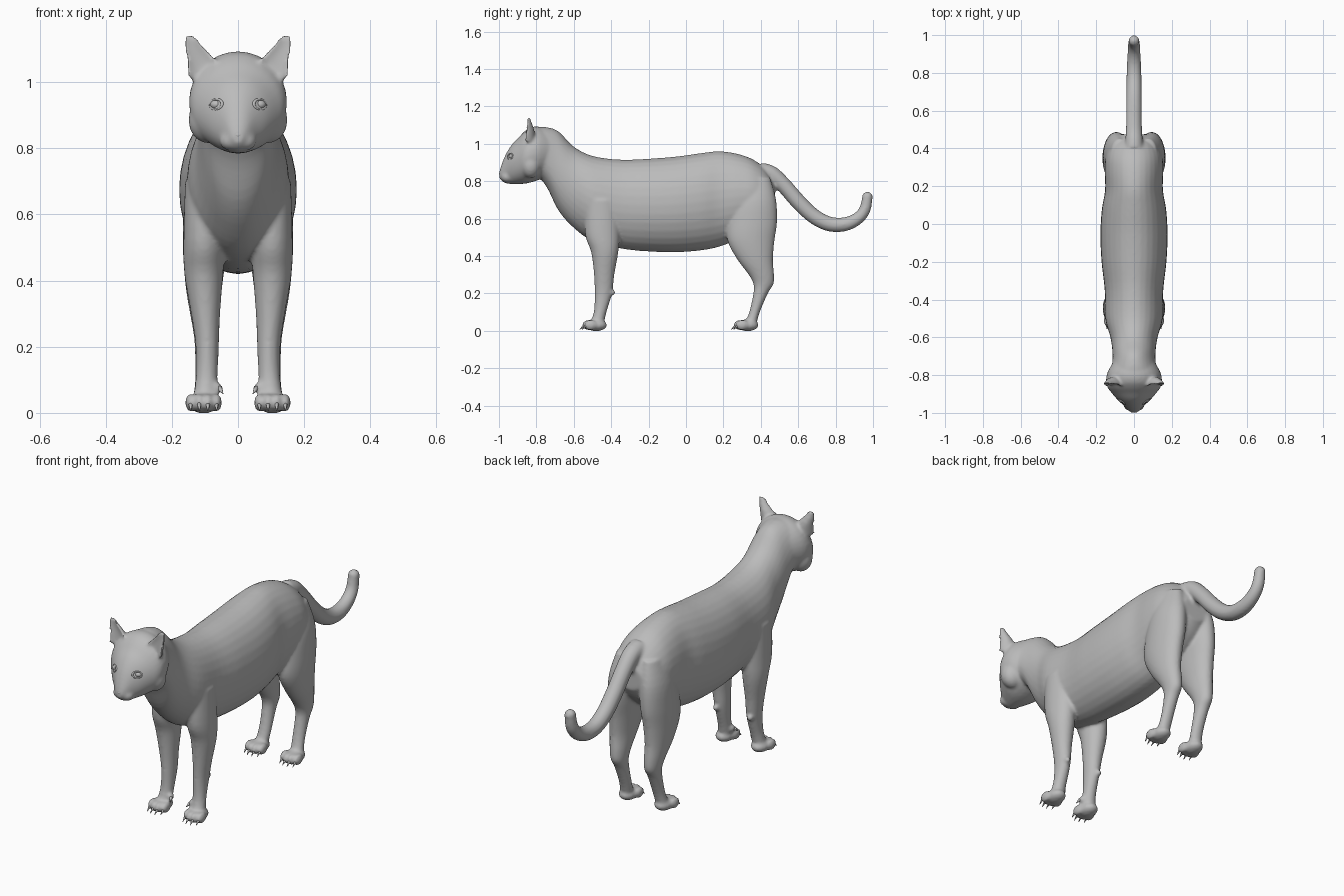
import bpy
import bmesh
import math
from mathutils import Vector, Matrix, Euler

old = bpy.data.objects.get("Cube")
if old:
    bpy.data.objects.remove(old, do_unlink=True)

GREY = (0.5, 0.5, 0.5, 1)
fur = bpy.data.materials.new("plain grey")
fur.use_nodes = True
fur.diffuse_color = GREY
fur.node_tree.nodes["Principled BSDF"].inputs["Base Color"].default_value = GREY


def refine(rows, steps=4):
    """Catmull-Rom resampling of the rows of a profile table."""
    rows = [Vector(r) for r in rows]
    padded = [rows[0]] + rows + [rows[-1]]
    out = []
    for a, b, c, d in zip(padded, padded[1:], padded[2:], padded[3:]):
        for i in range(steps):
            t = i / steps
            out.append(b + (c - a) * (t / 2)
                       + (a * 2 - b * 5 + c * 4 - d) * (t * t / 2)
                       + (b * 3 - a - c * 3 + d) * (t ** 3 / 2))
    return out + [rows[-1]]


def loft(bm, rings, sides=32, front=1.0):
    """Skin elliptical rings (centre, u, v); front scales the negative v half."""
    loops = []
    for centre, u, v in rings:
        loop = []
        for k in range(sides):
            a = math.tau * k / sides
            s = math.sin(a)
            if s < 0:
                s *= front
            loop.append(bm.verts.new(Vector(centre) + Vector(u) * math.cos(a) + Vector(v) * s))
        loops.append(loop)
    for p, q in zip(loops, loops[1:]):
        for k in range(sides):
            n = (k + 1) % sides
            bm.faces.new((p[k], p[n], q[n], q[k]))
    bm.faces.new(loops[0])
    bm.faces.new(loops[-1])


def trunk(bm, rows):
    """Loft along y from rows of y, top, bottom, half width."""
    loft(bm, [((0, y, (t + b) / 2), (w, 0, 0), (0, 0, (t - b) / 2))
              for y, t, b, w in refine(rows)])


def limb(bm, rows, side):
    """Loft along z from rows of z, front, back, inner, outer."""
    loft(bm, [((side * (i + o) / 2, (f + b) / 2, z), ((o - i) / 2, 0, 0), (0, (b - f) / 2, 0))
              for z, f, b, i, o in refine(rows)])


def ball(bm, centre, radii):
    bmesh.ops.create_uvsphere(bm, u_segments=20, v_segments=14, radius=1,
                              matrix=Matrix.LocRotScale(Vector(centre), None, Vector(radii)))


def spike(bm, base, tip, radius):
    base, tip = Vector(base), Vector(tip)
    d = tip - base
    bmesh.ops.create_cone(bm, cap_ends=True, segments=10, radius1=radius, radius2=0.001,
                          depth=d.length,
                          matrix=Matrix.LocRotScale((base + tip) / 2,
                                                    d.to_track_quat('Z', 'Y'), None))


def finish(bm, name):
    bmesh.ops.recalc_face_normals(bm, faces=bm.faces)
    for f in bm.faces:
        f.smooth = True
    mesh = bpy.data.meshes.new(name)
    bm.to_mesh(mesh)
    bm.free()
    mesh.materials.append(fur)
    obj = bpy.data.objects.new(name, mesh)
    bpy.context.collection.objects.link(obj)
    return obj


body, claws, eyes = bmesh.new(), bmesh.new(), bmesh.new()

# Torso and neck
trunk(body, [
    (-.79, 1.09, .83, .125), (-.74, 1.088, .76, .116), (-.68, 1.065, .64, .114),
    (-.6, .985, .55, .125), (-.5, .935, .48, .152), (-.35, .915, .44, .155),
    (-.2, .92, .424, .172), (-.05, .932, .42, .178), (.08, .95, .43, .17),
    (.18, .96, .45, .153), (.28, .945, .49, .155), (.36, .915, .53, .15),
    (.43, .86, .59, .12), (.475, .78, .66, .07)])

# Head
trunk(body, [
    (-.7, 1.05, .85, .09), (-.78, 1.09, .81, .138), (-.83, 1.088, .793, .148),
    (-.865, 1.065, .786, .14), (-.895, 1.033, .784, .118), (-.93, .997, .784, .088),
    (-.962, .947, .788, .054), (-.985, .892, .8, .032), (-.998, .85, .815, .015)])

# Tail, following a path of y, z, radius
path = refine([(.4, .85, .05), (.46, .835, .045), (.53, .77, .042), (.6, .69, .042),
               (.68, .615, .041), (.76, .573, .04), (.84, .568, .038), (.91, .595, .034),
               (.955, .645, .031), (.97, .715, .028)])
rings = []
for i, (y, z, r) in enumerate(path):
    a, b = path[max(i - 1, 0)], path[min(i + 1, len(path) - 1)]
    t = Vector((0, b[0] - a[0], b[1] - a[1])).normalized()
    rings.append(((0, y, z), (r, 0, 0), (0, -t.z * r, t.y * r)))
loft(body, rings, 20)
ball(body, (0, path[-1][0], path[-1][1]), (.029, .029, .029))

FRONT_LEG = [
    (.7, -.54, -.36, .05, .16), (.52, -.54, -.355, .04, .165), (.42, -.507, -.362, .045, .162),
    (.3, -.492, -.383, .054, .142), (.2, -.488, -.395, .058, .128),
    (.1, -.493, -.425, .062, .128), (.03, -.52, -.44, .065, .14)]
HIND_LEG = [
    (.82, .29, .45, .03, .12), (.7, .25, .482, .02, .157), (.58, .222, .487, .025, .166),
    (.48, .222, .473, .035, .166), (.38, .275, .465, .048, .158), (.3, .335, .471, .055, .145),
    (.25, .36, .468, .06, .136), (.2, .36, .438, .064, .131), (.1, .338, .395, .066, .13),
    (.03, .31, .375, .07, .14)]


def paw(side, toe_y):
    """Pad with four toes and claws, the toes reaching toe_y."""
    x = side * .104
    ball(body, (x, toe_y + .08, .03), (.045, .058, .032))
    for k in (-1.5, -.5, .5, 1.5):
        tx, ty = x + k * .026, toe_y + .012 * abs(k)
        ball(body, (tx, ty + .032, .031), (.0165, .034, .028))
        spike(claws, (tx, ty + .012, .03), (tx, ty - .014, .007), .008)


for side in (1, -1):
    # Legs, paws, wrist pads and dew claws
    limb(body, FRONT_LEG, side)
    limb(body, HIND_LEG, side)
    paw(side, -.56)
    paw(side, .25)
    ball(body, (side * .1, -.396, .205), (.016, .02, .016))
    ball(body, (side * .062, -.475, .075), (.014, .02, .018))
    spike(claws, (side * .056, -.482, .075), (side * .045, -.5, .058), .009)

    # Ears with hollow fronts
    ear = refine([(1.01, .1, -.868, .05, .06), (1.07, .113, -.862, .043, .052),
                  (1.11, .134, -.855, .028, .032), (1.142, .147, -.85, .014, .016)])
    loft(body, [((side * x, y, z), (rx, 0, 0), (0, ry, 0)) for z, x, y, rx, ry in ear],
         24, front=-.35)

    # Cheeks, muzzle and eyes
    ball(body, (side * .09, -.83, .885), (.06, .055, .07))
    ball(body, (side * .024, -.955, .823), (.032, .034, .03))
    ball(eyes, (side * .064, -.927, .932), (.02, .018, .015))

    # Eyelids
    bpy.ops.mesh.primitive_torus_add(
        major_segments=28, minor_segments=10, major_radius=.022, minor_radius=.005,
        location=(side * .065, -.938, .932),
        rotation=Euler((math.radians(80), 0, side * math.radians(38))))
    lid = bpy.context.object
    lid.name = "left_eyelid" if side > 0 else "right_eyelid"
    lid.scale = (1, .72, 1)
    lid.data.materials.append(fur)
    bpy.ops.object.shade_smooth()

# One continuous skin over the fused body parts
skin = finish(body, "body")
remesh = skin.modifiers.new("fuse", 'REMESH')
remesh.mode = 'VOXEL'
remesh.voxel_size = .0075
remesh.use_smooth_shade = True
soften = skin.modifiers.new("soften", 'SMOOTH')
soften.factor = .5
soften.iterations = 8

finish(claws, "claws")
finish(eyes, "eyes")

# Nose
nose = bmesh.new()
ball(nose, (0, -.985, .84), (.018, .014, .012))
finish(nose, "nose")
